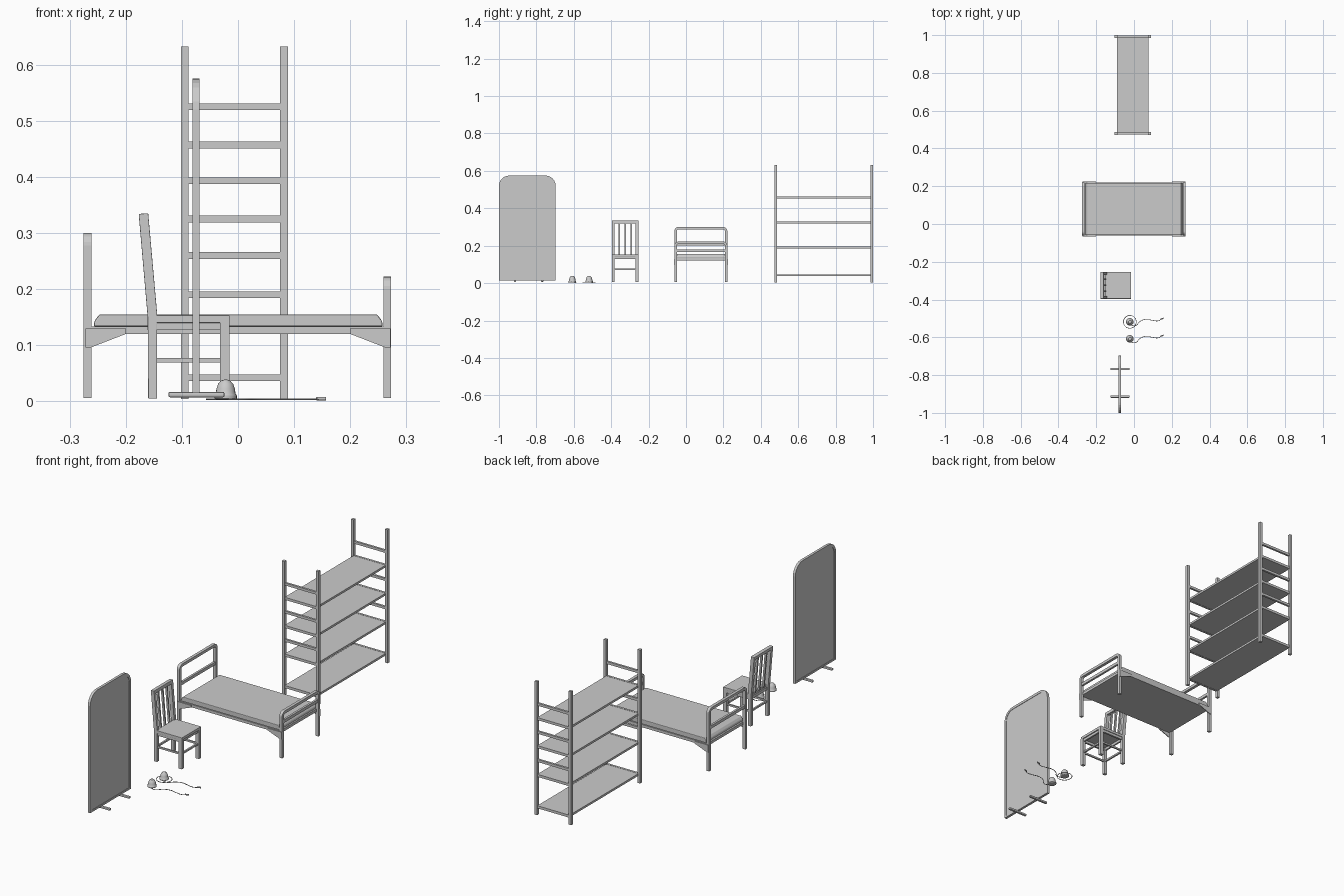
import bpy, bmesh
from math import sin, cos, pi
from mathutils import Vector

if "Cube" in bpy.data.objects:
    bpy.data.objects.remove(bpy.data.objects["Cube"])


def finish(name, bm, bevel=0):
    bmesh.ops.recalc_face_normals(bm, faces=bm.faces)
    me = bpy.data.meshes.new(name)
    bm.to_mesh(me)
    bm.free()
    ob = bpy.data.objects.new(name, me)
    bpy.context.collection.objects.link(ob)
    if bevel:
        m = ob.modifiers.new("bevel", 'BEVEL')
        m.width, m.segments = bevel, 2
    return ob


def prism(name, pts, axis, a, b, bevel=0):
    """Extrude a 2D outline along axis ('x': pts are y,z; 'y': pts are x,z)."""
    bm = bmesh.new()
    at = lambda p, d: (d, p[0], p[1]) if axis == 'x' else (p[0], d, p[1])
    face = bm.faces.new([bm.verts.new(at(p, a)) for p in pts])
    ext = bmesh.ops.extrude_face_region(bm, geom=[face])
    vec = Vector(at((0, 0), b - a))
    bmesh.ops.translate(bm, vec=vec, verts=[v for v in ext['geom'] if isinstance(v, bmesh.types.BMVert)])
    return finish(name, bm, bevel)


def box(name, x0, x1, y0, y1, z0, z1, bevel=0):
    return prism(name, [(x0, z0), (x1, z0), (x1, z1), (x0, z1)], 'y', y0, y1, bevel)


def arch_outline(y0, y1, z0, z1, r, n=6):
    pts = [(y0, z0)]
    for cy, start in ((y0 + r, pi), (y1 - r, pi / 2)):
        for i in range(n + 1):
            a = start - i * pi / 2 / n
            pts.append((cy + r * cos(a), z1 - r + r * sin(a)))
    return pts + [(y1, z0)]


def arch(name, x0, x1, y0, y1, z0, z1, r, t):
    outer = arch_outline(y0, y1, z0, z1, r)
    inner = arch_outline(y0 + t, y1 - t, z0, z1 - t, r - t)
    return prism(name, outer + inner[::-1], 'x', x0, x1)


def smooth(ob):
    bpy.context.view_layer.objects.active = ob
    ob.select_set(True)
    bpy.ops.object.shade_smooth_by_angle()
    ob.select_set(False)


def lathe(name, profile, x, y, n=20):
    bm = bmesh.new()
    rings = [[bm.verts.new((x + r * cos(2 * pi * i / n), y + r * sin(2 * pi * i / n), z))
              for i in range(n)] for r, z in profile]
    for a, b in zip(rings, rings[1:]):
        for i in range(n):
            bm.faces.new((a[i], a[(i + 1) % n], b[(i + 1) % n], b[i]))
    bm.faces.new(rings[0])
    bm.faces.new(rings[-1])
    smooth(finish(name, bm))


def cord(name, pts, radius):
    cu = bpy.data.curves.new(name, 'CURVE')
    cu.dimensions = '3D'
    cu.bevel_depth, cu.bevel_resolution, cu.resolution_u = radius, 1, 5
    cu.use_fill_caps = True
    sp = cu.splines.new('BEZIER')
    sp.bezier_points.add(len(pts) - 1)
    for bp, p in zip(sp.bezier_points, pts):
        bp.co = p
        bp.handle_left_type = bp.handle_right_type = 'AUTO'
    bpy.context.collection.objects.link(bpy.data.objects.new(name, cu))


# shelving rack
for x in (-0.102, 0.075):
    for y in (0.472, 0.986):
        box("rack_post", x, x + 0.014, y, y + 0.014, 0.004, 0.632)
for z in (0.042, 0.19, 0.26, 0.325, 0.393, 0.457, 0.525):
    for y in (0.474, 0.988):
        box("rack_rung", -0.09, 0.077, y, y + 0.01, z - 0.006, z + 0.006)
for z in (0.042, 0.19, 0.325, 0.457):
    box("rack_shelf", -0.091, 0.077, 0.48, 0.992, z - 0.005, z + 0.005)

# bed end frames with cross bars
BY0, BY1 = -0.062, 0.221
for name, x, top, bar in (("headboard", -0.275, 0.30, 0.207), ("footboard", 0.259, 0.222, 0.173)):
    arch(name + "_frame", x, x + 0.014, BY0, BY1, 0.006, top, 0.022, 0.013)
    box(name + "_bar", x + 0.002, x + 0.012, BY0 + 0.01, BY1 - 0.01, bar - 0.007, bar + 0.007)

# bed base, corner gussets and mattress
box("bed_base", -0.263, 0.263, BY0 + 0.001, BY1 - 0.001, 0.12, 0.133)
for s in (-1, 1):
    for y in (BY0 - 0.003, BY1 - 0.001):
        prism("bed_gusset", [(s * 0.272, 0.096), (s * 0.262, 0.096), (s * 0.2, 0.12),
                             (s * 0.2, 0.13), (s * 0.272, 0.13)], 'y', y, y + 0.004)
prism("mattress", [(-0.257, 0.133), (0.258, 0.133), (0.257, 0.143), (0.248, 0.155),
                   (-0.247, 0.155), (-0.256, 0.143)], 'y', BY0 + 0.004, BY1 - 0.004, 0.003)

# chair legs, stretchers and seat
CY0, CY1, W = -0.396, -0.254, 0.015
for y in (CY0, CY1 - W):
    prism("chair_back_post", [(-0.16, 0.005), (-0.144, 0.005), (-0.144, 0.155),
                              (-0.160, 0.335), (-0.177, 0.334), (-0.161, 0.15)], 'y', y, y + W, 0.001)
    box("chair_front_leg", -0.032, -0.015, y, y + W, 0.005, 0.145)
    box("chair_side_stretcher", -0.15, -0.025, y + 0.004, y + 0.011, 0.069, 0.077)
    box("chair_side_apron", -0.15, -0.025, y + 0.003, y + 0.012, 0.128, 0.142)
for x in (-0.156, -0.028):
    box("chair_cross_stretcher", x, x + 0.008, CY0 + 0.01, CY1 - 0.01, 0.069, 0.077)
    box("chair_cross_apron", x, x + 0.008, CY0 + 0.01, CY1 - 0.01, 0.128, 0.142)
box("chair_seat", -0.15, -0.015, CY0, CY1, 0.14, 0.153, 0.001)

# chair back rail and slats
prism("chair_top_rail", [(-0.159, 0.319), (-0.175, 0.319), (-0.177, 0.334), (-0.160, 0.335)],
      'y', CY0, CY1, 0.001)
for i in (1, 2, 3):
    y = CY0 + W / 2 + i * (CY1 - CY0 - W) / 4
    prism("chair_slat", [(-0.157, 0.148), (-0.148, 0.148), (-0.163, 0.322), (-0.172, 0.322)],
          'y', y - 0.004, y + 0.004)

# two small domed masks with wavy cords and plugs
MX = -0.022
for y in (-0.608, -0.518):
    lathe("mask_dome", [(0.017, 0.003), (0.020, 0.005), (0.020, 0.010), (0.0175, 0.014), (0.0165, 0.022),
                        (0.0135, 0.031), (0.008, 0.037), (0.003, 0.0385)], MX, y)
    cord("mask_cord", [(MX + dx, y + dy, 0.004) for dx, dy in
                       ((0.005, -0.017), (0.03, -0.02), (0.055, 0.003), (0.085, 0.014),
                        (0.12, 0.008), (0.15, 0.005), (0.168, 0.015))], 0.0015)
    cord("cord_plug", [(MX + 0.162, y + 0.014, 0.0045), (MX + 0.178, y + 0.019, 0.0045)], 0.0032)
bpy.ops.mesh.primitive_torus_add(major_radius=0.034, minor_radius=0.0015, major_segments=32,
                                 minor_segments=6, location=(MX, -0.518, 0.004))
bpy.context.object.name = "mask_strap"

# privacy screen
SY0, SY1 = -1.0, -0.697
arch("screen_frame", -0.081, -0.069, SY0, SY1, 0.015, 0.575, 0.055, 0.012)
box("screen_bottom_bar", -0.081, -0.069, SY0 + 0.01, SY1 - 0.01, 0.015, 0.024)
prism("screen_panel", arch_outline(SY0 + 0.01, SY1 - 0.01, 0.02, 0.565, 0.045), 'x', -0.079, -0.071)
for y in (-0.914, -0.768):
    box("screen_foot", -0.124, -0.024, y - 0.006, y + 0.006, 0.007, 0.017, 0.003)
